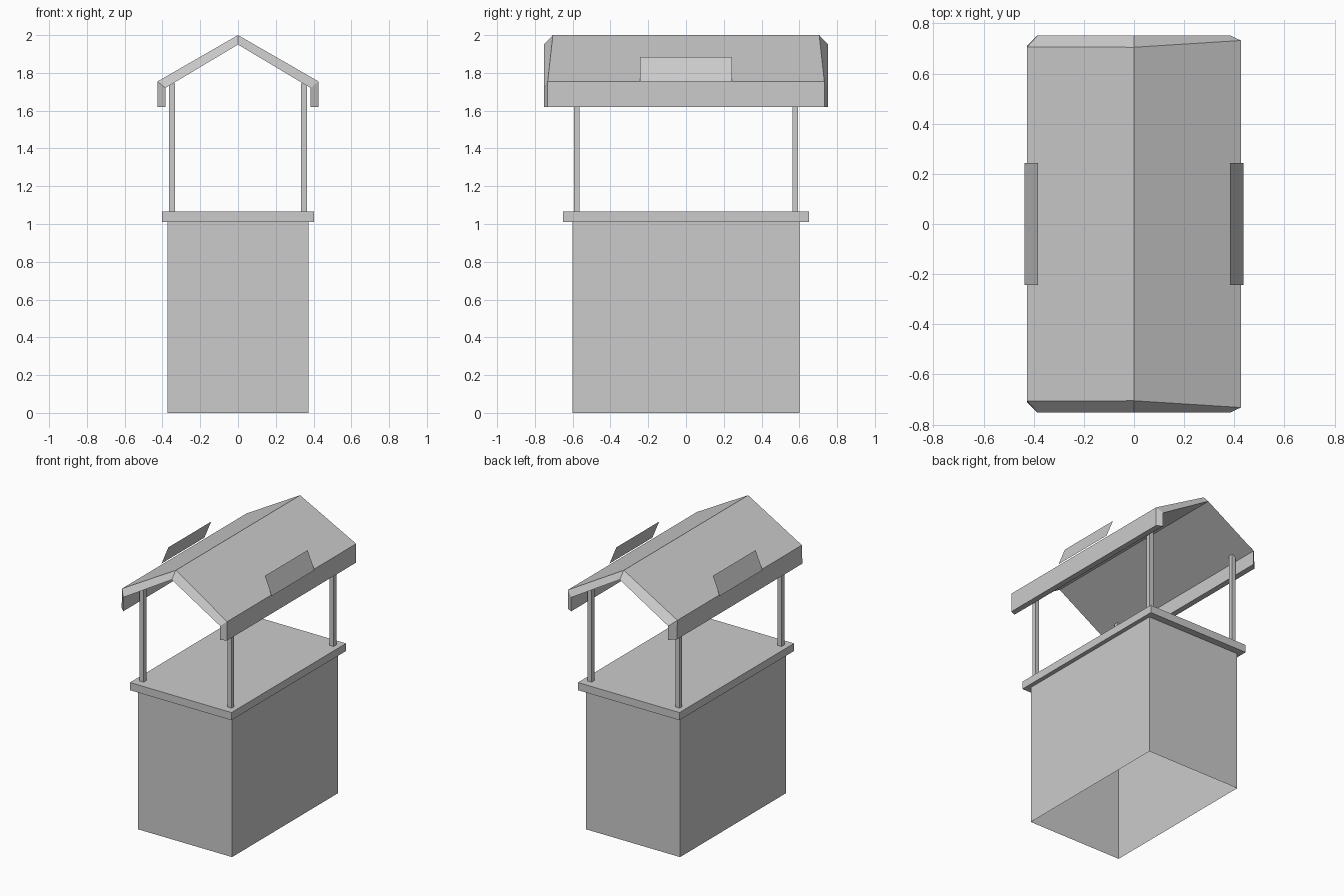
import bpy

if "Cube" in bpy.data.objects:
    bpy.data.objects.remove(bpy.data.objects["Cube"])


def make_mesh(name, verts, faces):
    mesh = bpy.data.meshes.new(name)
    mesh.from_pydata(verts, [], faces)
    mesh.update()
    obj = bpy.data.objects.new(name, mesh)
    bpy.context.collection.objects.link(obj)
    return obj


def box(name, x0, x1, y0, y1, z0, z1, caps=True):
    verts = [(x, y, z) for z in (z0, z1)
             for x, y in ((x0, y0), (x1, y0), (x1, y1), (x0, y1))]
    faces = [(i, (i + 1) % 4, (i + 1) % 4 + 4, i + 4) for i in range(4)]
    if caps:
        faces += [(3, 2, 1, 0), (4, 5, 6, 7)]
    return make_mesh(name, verts, faces)


def side_plane(name, s, bottom, top, half_bottom, half_top):
    # Thin sheet facing outward on side s; bottom and top are (x, z)
    verts = [(s * bottom[0], -half_bottom, bottom[1]),
             (s * bottom[0], half_bottom, bottom[1]),
             (s * top[0], half_top, top[1]),
             (s * top[0], -half_top, top[1])]
    return make_mesh(name, verts, [(0, 1, 2, 3) if s > 0 else (3, 2, 1, 0)])


# Stand body, open underneath, and counter slab
box("stand_body", -0.373, 0.373, -0.6, 0.6, 0, 1.01, caps=False)
box("counter", -0.403, 0.403, -0.65, 0.65, 1.01, 1.065)

# Four roof posts
for sx, side in ((-1, "left"), (1, "right")):
    for sy, end in ((-1, "front"), (1, "back")):
        cx, cy = sx * 0.349, sy * 0.579
        box(f"{end}_{side}_post", cx - 0.016, cx + 0.016,
            cy - 0.015, cy + 0.015, 1.065, 1.745)

# Roof shell: outer and inner (x, z) profiles, outer ends pulled in to a bevel
outer = [(-0.426, 1.62), (-0.426, 1.755), (0, 2.0), (0.426, 1.755), (0.426, 1.62)]
inner = [(-0.385, 1.62), (-0.385, 1.72), (0, 1.95), (0.385, 1.72), (0.385, 1.62)]
outer_y = [0.712, 0.706, 0.705, 0.732, 0.732]
verts = []
for s in (-1, 1):
    verts += [(x, s * y, z) for (x, z), y in zip(outer, outer_y)]
    verts += [(x, s * 0.752, z) for x, z in reversed(inner)]
faces = [(i, i + 10, (i + 1) % 10 + 10, (i + 1) % 10) for i in range(10)]
for i in range(4):
    faces.append((i, i + 1, 8 - i, 9 - i))
    faces.append((19 - i, 18 - i, i + 11, i + 10))
make_mesh("roof", verts, faces)

# Tilted sign boards on the eaves and flush side panels
for s, side in ((-1, "left"), (1, "right")):
    side_plane(f"{side}_sign_board", s, (0.437, 1.755), (0.383, 1.885), 0.243, 0.243)
    side_plane(f"{side}_panel", s, (0.375, 0.42), (0.375, 0.9), 0.403, 0.408)
